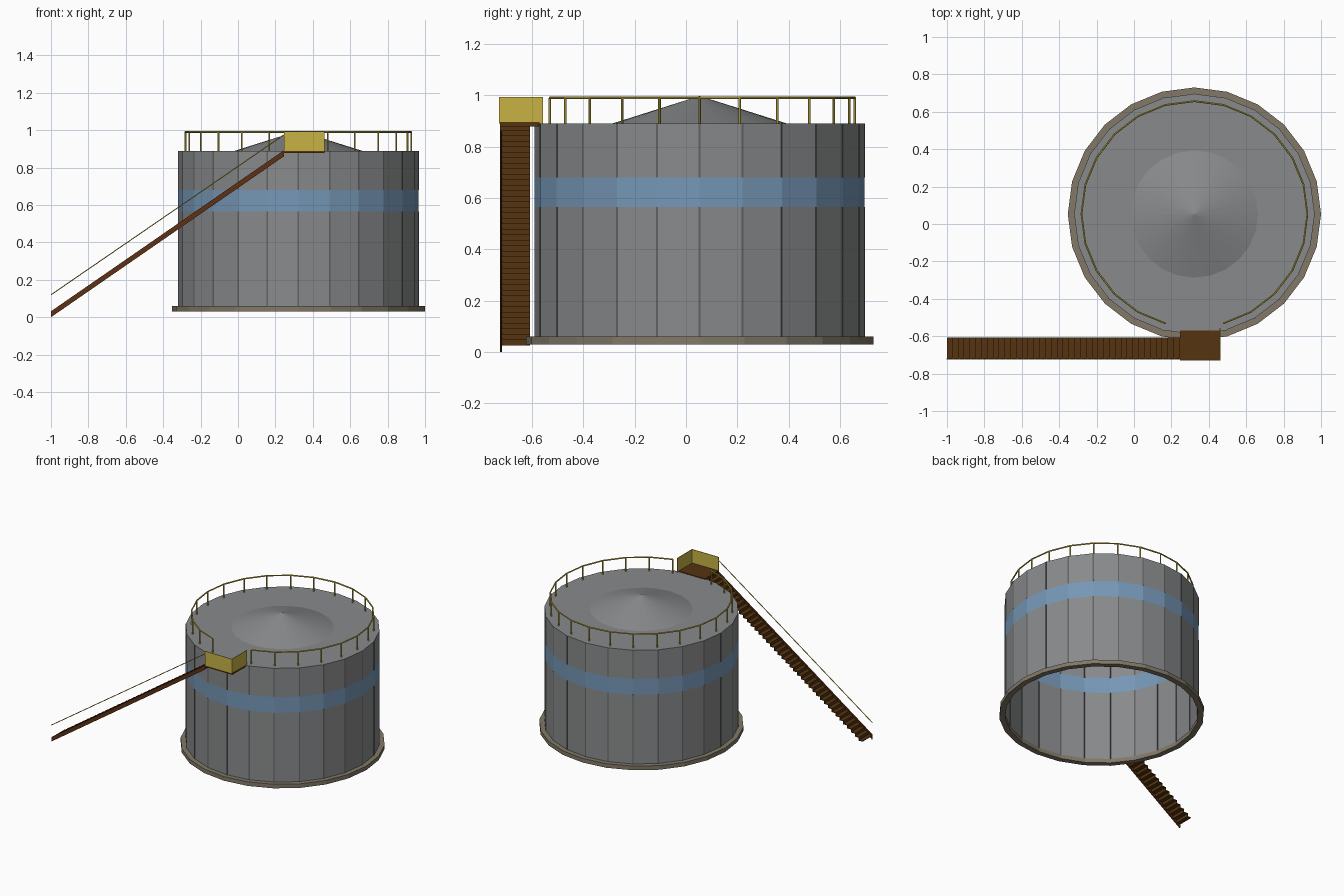
import bpy, bmesh, math
from mathutils import Vector

if "Cube" in bpy.data.objects:
    bpy.data.objects.remove(bpy.data.objects["Cube"])

CX, CY, SIDES = 0.323, 0.053, 24
BOTTOM, BAND_LOW, BAND_HIGH, TOP = 0.03, 0.565, 0.68, 0.89
R_WALL, R_BASE, R_RAIL = 0.643, 0.677, 0.604


def material(name, rgb):
    m = bpy.data.materials.new(name)
    m.use_nodes = True
    m.diffuse_color = (*rgb, 1)
    m.node_tree.nodes["Principled BSDF"].inputs["Base Color"].default_value = (*rgb, 1)
    return m


GREY = material("tank grey", (0.25, 0.255, 0.26))
SEAM = material("seam grey", (0.12, 0.12, 0.12))
BLUE = material("band blue", (0.18, 0.31, 0.47))
STONE = material("foundation stone", (0.22, 0.19, 0.14))
YELLOW = material("safety yellow", (0.58, 0.45, 0.06))
TREAD = material("tread brown", (0.09, 0.034, 0.005))
STRINGER = material("stringer brown", (0.11, 0.03, 0.008))


def finish(name, bm, *mats):
    me = bpy.data.meshes.new(name)
    bm.to_mesh(me)
    bm.free()
    for m in mats:
        me.materials.append(m)
    ob = bpy.data.objects.new(name, me)
    bpy.context.collection.objects.link(ob)
    return ob


def polar(angle, r, z):
    return Vector((CX + r * math.cos(angle), CY + r * math.sin(angle), z))


def lathe(bm, profile, sides, closed=False):
    """Sweep (radius, height) points round the tank axis."""
    rings = [[bm.verts.new(polar(math.tau * i / sides, r, z)) for i in range(sides)]
             for r, z in profile]
    pairs = list(zip(rings, rings[1:]))
    if closed:
        pairs.append((rings[-1], rings[0]))
    for a, b in pairs:
        for i in range(sides):
            j = (i + 1) % sides
            bm.faces.new((a[i], a[j], b[j], b[i]))
    return rings


def box(bm, x0, x1, y0, y1, z0, z1):
    vs = bmesh.ops.create_cube(bm, size=1)["verts"]
    for v in vs:
        v.co = Vector((x1 if v.co.x > 0 else x0,
                       y1 if v.co.y > 0 else y0,
                       z1 if v.co.z > 0 else z0))
    return vs


def rod(bm, a, b, r):
    d = b - a
    vs = bmesh.ops.create_cone(bm, cap_ends=True, segments=6, radius1=r, radius2=r,
                               depth=d.length)["verts"]
    turn = Vector((0, 0, 1)).rotation_difference(d)
    for v in vs:
        v.co = turn @ v.co + (a + b) / 2


# Tank shell, open below, with the band coloured by height
bm = bmesh.new()
rings = lathe(bm, [(R_WALL, z) for z in (BOTTOM, BAND_LOW, BAND_HIGH, TOP)], SIDES)
for f in bm.faces:
    f.material_index = int(BAND_LOW < f.calc_center_median().z < BAND_HIGH)
bm.faces.new(rings[-1])
finish("tank_shell", bm, GREY, BLUE)

# Vertical seams on the wall corners, interrupted by the band
bm = bmesh.new()
for i in range(SIDES):
    a = math.tau * i / SIDES
    for z0, z1 in ((0.06, BAND_LOW), (BAND_HIGH, TOP)):
        for v in box(bm, R_WALL - 0.004, R_WALL + 0.001, -0.004, 0.004, z0, z1):
            x, y, z = v.co
            v.co = polar(a, x, z) + Vector((-math.sin(a) * y, math.cos(a) * y, 0))
finish("wall_seams", bm, SEAM)

# Foundation ring
bm = bmesh.new()
lathe(bm, [(R_WALL - 0.005, BOTTOM), (R_BASE, BOTTOM), (R_BASE, 0.06),
           (R_WALL - 0.005, 0.06)], SIDES, closed=True)
bmesh.ops.recalc_face_normals(bm, faces=bm.faces)
finish("foundation_ring", bm, STONE)

# Shallow roof cone
bm = bmesh.new()
lathe(bm, [(0.34, TOP), (0.001, 0.997)], SIDES)
for f in bm.faces:
    f.smooth = True
finish("roof_cone", bm, GREY)

# Roof railing with a gap at the platform
bm = bmesh.new()
angles = [-math.pi / 2 + math.tau * i / SIDES for i in range(1, SIDES)]
for a in angles:
    rod(bm, polar(a, R_RAIL, TOP), polar(a, R_RAIL, 0.99), 0.005)
for a, b in zip(angles, angles[1:]):
    rod(bm, polar(a, R_RAIL, 0.99), polar(b, R_RAIL, 0.99), 0.005)
finish("roof_railing", bm, YELLOW)

# Platform floor and its two guard panels
X0, X1, Y0, Y1 = 0.245, 0.462, -0.725, -0.57
bm = bmesh.new()
box(bm, X0, X1, Y0, Y1, 0.878, 0.895)
finish("platform_floor", bm, TREAD)
bm = bmesh.new()
box(bm, X0, X1, Y0 - 0.004, Y0, 0.89, 0.994)
box(bm, X1 - 0.004, X1, Y0, -0.557, 0.89, 0.994)
finish("platform_guards", bm, YELLOW)

# Stairs made of thin treads and risers
STEPS = 40
run, rise = (X0 + 1) / STEPS, 0.86 / STEPS
bm = bmesh.new()
for i in range(STEPS):
    x, z = -1 + i * run, 0.03 + i * rise
    box(bm, x, x + run, -0.718, -0.607, z - 0.005, z)
    box(bm, x + run - 0.004, x + run, -0.718, -0.607, z - 0.005, z + rise)
finish("stair_steps", bm, TREAD)

# Sloping stringer on the outer side
bm = bmesh.new()
for v in box(bm, -1, X0, Y0, -0.716, 0, 0.032):
    if v.co.x > 0:
        v.co.z += 0.86
finish("stair_stringer", bm, STRINGER)

# Stair handrail
bm = bmesh.new()
rod(bm, Vector((-1, -0.722, 0.12)), Vector((X0, -0.722, 0.975)), 0.003)
finish("stair_handrail", bm, YELLOW)
